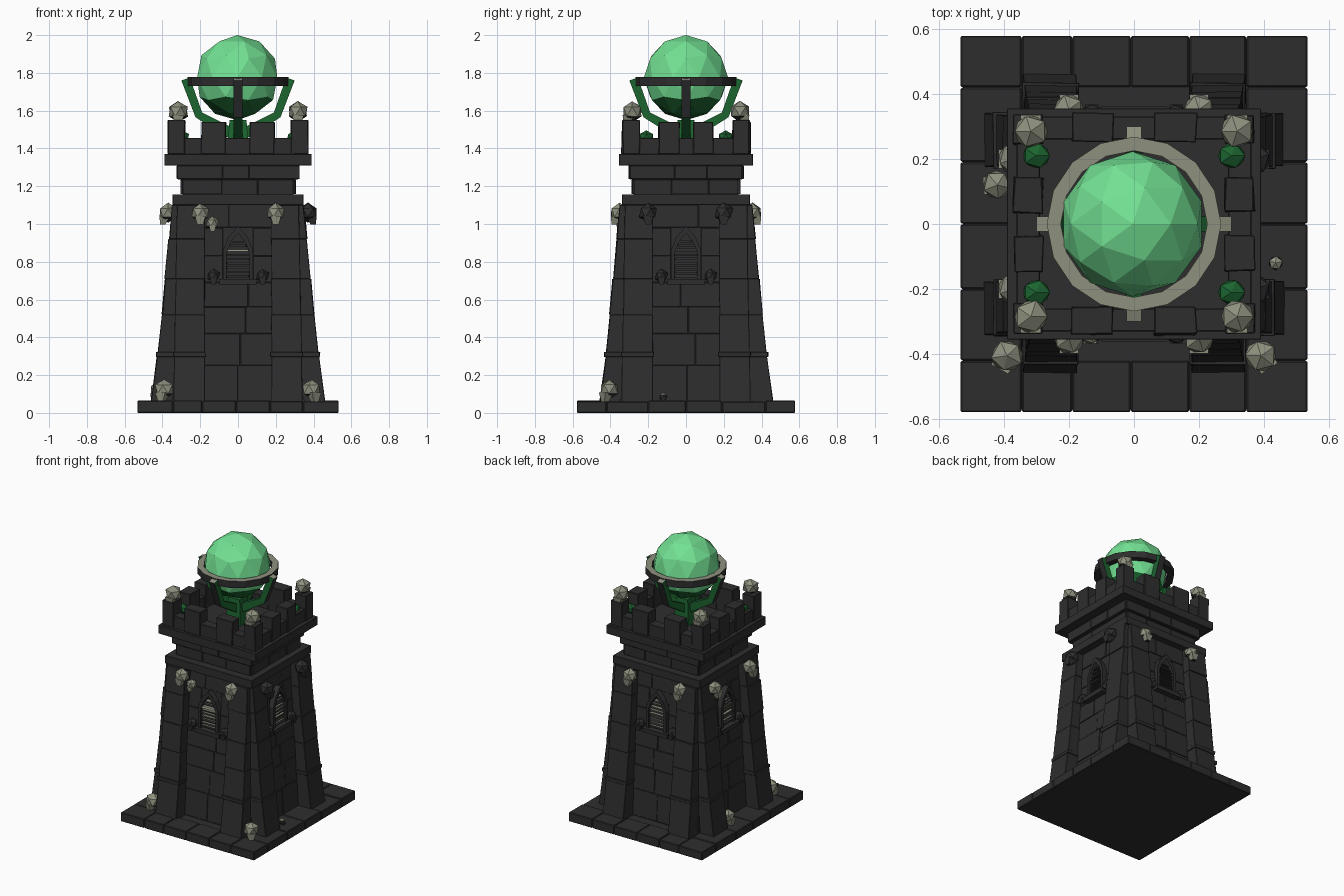
import bpy, bmesh, math, random
from mathutils import Matrix, Vector

if "Cube" in bpy.data.objects:
    bpy.data.objects.remove(bpy.data.objects["Cube"])

random.seed(4)
R = random.uniform


def material(name, rgb):
    m = bpy.data.materials.new(name)
    m.diffuse_color = (*rgb, 1)
    m.use_nodes = True
    m.node_tree.nodes["Principled BSDF"].inputs["Base Color"].default_value = m.diffuse_color
    return m


STONE = material("dark stone", (0.027, 0.027, 0.027))
BONE = material("pale bone", (0.27, 0.28, 0.21))
ORB = material("glowing green", (0.17, 0.75, 0.29))
GREEN = material("deep green", (0.012, 0.13, 0.03))


def finish(name, bm, mats, rule=None, bevel=0):
    bmesh.ops.recalc_face_normals(bm, faces=bm.faces[:])
    bm.normal_update()
    if rule:
        for f in bm.faces:
            f.material_index = rule(f)
    me = bpy.data.meshes.new(name)
    bm.to_mesh(me)
    bm.free()
    ob = bpy.data.objects.new(name, me)
    bpy.context.collection.objects.link(ob)
    for m in mats:
        me.materials.append(m)
    if bevel:
        b = ob.modifiers.new("worn edges", "BEVEL")
        b.width, b.segments, b.limit_method = bevel, 1, "ANGLE"
    return ob


def block(bm, b, t=None, rot=0, jit=0):
    """Six-sided block from a bottom and a top rectangle (x0, x1, y0, y1, z)."""
    M = Matrix.Rotation(rot, 3, "Z")
    vs = []
    for x0, x1, y0, y1, z in (b, t):
        for p in ((x0, y0), (x1, y0), (x1, y1), (x0, y1)):
            v = Vector((*p, z)) + Vector((R(-jit, jit), R(-jit, jit), 0))
            vs.append(bm.verts.new(M @ v))
    for q in ((3, 2, 1, 0), (4, 5, 6, 7), (0, 1, 5, 4), (1, 2, 6, 5), (2, 3, 7, 6), (3, 0, 4, 7)):
        bm.faces.new([vs[i] for i in q])


def box(bm, x0, x1, y0, y1, z0, z1, rot=0, jit=0):
    block(bm, (x0, x1, y0, y1, z0), (x0, x1, y0, y1, z1), rot, jit)


SIDES = [k * math.pi / 2 for k in range(4)]
wall = lambda z: 0.352 - (z - 0.05) * 0.06     # distance of the wall face from the axis

# paved base
bm = bmesh.new()
box(bm, -0.525, 0.525, -0.57, 0.57, 0, 0.055)
xs = [-0.534, -0.345, -0.19, -0.01, 0.17, 0.345, 0.534]
ys = [-0.579, -0.42, -0.2, 0.0, 0.19, 0.42, 0.579]
for i in range(6):
    for j in range(6):
        if i in (0, 5) or j in (0, 5):
            box(bm, xs[i] + 0.001, xs[i + 1] - 0.001, ys[j] + 0.001, ys[j + 1] - 0.001, 0, R(0.059, 0.066))
finish("paved_base", bm, [STONE], bevel=0.004)

# tapered tower core
bm = bmesh.new()
a, c = wall(0.05), wall(1.11)
block(bm, (-a, a, -a, a, 0.05), (-c, c, -c, c, 1.11))
finish("tower_core", bm, [STONE])

# wall bricks between buttresses
bm = bmesh.new()
rows = [0.06, 0.25, 0.42, 0.56, 0.69, 0.83, 0.98, 1.1]
for r in SIDES:
    for z0, z1 in zip(rows, rows[1:]):
        cut = R(-0.07, 0.07)
        spans = [(-0.18, -0.078), (0.078, 0.18)] if 0.6 < z0 < 0.95 else [(-0.18, cut), (cut, 0.18)]
        for x0, x1 in spans:
            o = R(0.003, 0.009)
            block(bm, (x0 + .001, x1 - .001, -wall(z0) - o, -0.27, z0 + .001),
                  (x0 + .001, x1 - .001, -wall(z1) - o, -0.27, z1 - .001), r)
finish("wall_bricks", bm, [STONE], bevel=0.002)

# paired sloping buttresses on every side
bm = bmesh.new()
face = lambda z: 0.46 - (z - 0.05) * 0.13 if z < 0.31 else 0.424 - (z - 0.31) * 0.095
half = lambda z: 0.083 - z * 0.008
mid = lambda z: 0.26 - z * 0.01
for r in SIDES:
    for s in (-1, 1):
        for z0, z1 in ((0.05, 0.3), (0.3, 0.52), (0.52, 0.71), (0.71, 0.92), (0.92, 1.1)):
            o = R(-0.003, 0.003)
            rect = lambda z: (s * mid(z) - half(z), s * mid(z) + half(z), -face(z) + o, -0.26, z)
            block(bm, rect(z0), rect(z1), r, 0.002)
        box(bm, s * 0.257 - 0.086, s * 0.257 + 0.086, -0.434, -0.3, 0.297, 0.322, r, 0.003)
finish("buttresses", bm, [STONE], bevel=0.002)

# cornice courses under the battlements
bm = bmesh.new()
for hx, hy, z0, z1 in ((.347, .338, 1.1, 1.157), (.295, .277, 1.15, 1.24), (.317, .297, 1.235, 1.315), (.39, .355, 1.31, 1.37)):
    box(bm, -hx, hx, -hy, hy, z0, z1)
for hx, hy, z0, z1 in ((.295, .277, 1.157, 1.236), (.317, .297, 1.238, 1.31)):
    for s in (-1, 1):
        cuts = [-1, R(-.5, -.2), R(.15, .5), 1]
        for u, v in zip(cuts, cuts[1:]):
            o = R(0.005, 0.011)
            box(bm, u * hx + .001, v * hx - .001, s * hy - o, s * hy + o, z0 + .001, z1 - .001)
            box(bm, s * hx - o, s * hx + o, u * hy + .001, v * hy - .001, z0 + .001, z1 - .001)
finish("cornice", bm, [STONE], bevel=0.002)

# parapet and merlons
bm = bmesh.new()
for s in (-1, 1):
    box(bm, -0.365, 0.365, s * 0.295 - 0.036, s * 0.295 + 0.036, 1.365, 1.455)
    box(bm, s * 0.325 - 0.036, s * 0.325 + 0.036, -0.325, 0.325, 1.365, 1.455)
    for t in (-1, 1):
        box(bm, s * .325 - .045, s * .325 + .045, t * .29 - .045, t * .29 + .045, 1.37, 1.55, jit=.004)
        box(bm, s * .128 - .065, s * .128 + .065, t * .297 - .043, t * .297 + .043, 1.37, 1.54, jit=.004)
        box(bm, s * .325 - .045, s * .325 + .045, t * .09 - .055, t * .09 + .055, 1.37, 1.54, jit=.004)
finish("battlements", bm, [STONE], bevel=0.003)

# pointed windows: frame, sill and broken slats
frame, slats = bmesh.new(), bmesh.new()
outer = [(-.08, .7), (-.08, .86), (-.052, .93), (0, .99), (.052, .93), (.08, .86), (.08, .7)]
inner = [(-.06, .7), (-.06, .85), (-.038, .905), (0, .952), (.038, .905), (.06, .85), (.06, .7)]
for r in SIDES:
    M = Matrix.Rotation(r, 3, "Z")
    rings = [[frame.verts.new(M @ Vector((x, y, z))) for x, z in pts]
             for pts, y in ((outer, -.28), (outer, -.34), (inner, -.34), (inner, -.28))]
    for p, q in zip(rings, rings[1:]):
        for i in range(6):
            frame.faces.new((p[i], p[i + 1], q[i + 1], q[i]))
    box(frame, -0.1, 0.1, -0.362, -0.28, 0.68, 0.71, r)
    for i in range(9):
        z = 0.72 + i * 0.023
        w = 0.06 if z < 0.85 else 0.06 * max(0.2, (0.955 - z) / 0.105)
        d = R(-0.005, 0.005)
        block(slats, (-w, w, -.331 + d, -.29, z - .003), (-w, w, -.327 + d, -.29, z + R(.006, .012)), r, .003)
finish("window_frames", frame, [STONE])
finish("window_slats", slats, [STONE, BONE], lambda f: int(f.normal.z > 0.6))


# carved skulls: faceted head with a narrow jaw
def skull(name, x, y, z, size, ang, mat, rule=lambda f: int(f.normal.z < -0.4)):
    bm = bmesh.new()
    bmesh.ops.create_icosphere(bm, subdivisions=1, radius=1.05)
    for v in bm.verts:
        v.co = Vector((v.co.x, v.co.y, v.co.z)) * R(0.95, 1.06)
    block(bm, (-.3, .3, -.85, -.3, -1.3), (-.6, .6, -0.95, .2, -.35))
    M = Matrix.Translation((x, y, z)) @ Matrix.Rotation(ang, 4, "Z") @ Matrix.Scale(size, 4)
    bm.transform(M)
    finish(name, bm, [mat, STONE], rule)


for k, r in enumerate(SIDES):
    M = Matrix.Rotation(r, 3, "Z")
    for s in (-1, 1):
        p = M @ Vector((s * 0.2, -0.37 if k % 2 else -0.352, 1.06))
        skull("wall_skull", *p, 0.049, r, STONE if k == 1 else BONE)
        p = M @ Vector((s * 0.13, -0.335, 0.725))
        skull("sill_knob", *p, 0.034, r, STONE)
for sx in (-1, 1):
    for sy in (-1, 1):
        skull("merlon_skull", sx * 0.317, sy * 0.285, 1.595, 0.053, 0 if sy < 0 else math.pi, BONE)
skull("foot_skull", -0.39, -0.405, 0.125, 0.05, -0.5, BONE)
skull("foot_skull", 0.39, -0.405, 0.125, 0.05, 0.6, BONE)
skull("foot_skull", -0.42, 0.12, 0.12, 0.045, -1.5, BONE)
skull("small_skull", -0.135, -0.335, 1.005, 0.034, 0, BONE)
skull("small_skull", 0.435, -0.12, 0.085, 0.022, 1.5, BONE, lambda f: int(f.normal.z < 0.5))

# green crystals on the roof
bm = bmesh.new()
for sx in (-1, 1):
    for sy in (-1, 1):
        M = Matrix.Translation((sx * 0.3, sy * 0.21, 1.46)) @ Matrix.Diagonal((1.1, 1, 0.85, 1))
        bmesh.ops.create_icosphere(bm, subdivisions=1, radius=0.042, matrix=M)
finish("roof_crystals", bm, [GREEN])

# faceted orb with a deep green underside
bm = bmesh.new()
M = Matrix.Translation((-0.004, 0, 1.775)) @ Matrix.Diagonal((1, 1, 1.01, 1))
bmesh.ops.create_icosphere(bm, subdivisions=2, radius=0.223, matrix=M)
finish("orb", bm, [ORB, GREEN], lambda f: int(f.calc_center_median().z < 1.665))

# ring around the orb: pale on top, dark on the sides
bm = bmesh.new()
N = 16
prof = [(0.225, 1.73), (0.268, 1.73), (0.268, 1.778), (0.225, 1.778)]
loops = [[bm.verts.new((r * math.cos(2 * math.pi * i / N), r * math.sin(2 * math.pi * i / N), z))
          for r, z in prof] for i in range(N)]
for i in range(N):
    p, q = loops[i], loops[(i + 1) % N]
    for j in range(4):
        bm.faces.new((p[j], p[(j + 1) % 4], q[(j + 1) % 4], q[j]))
finish("orb_ring", bm, [STONE, BONE], lambda f: int(f.normal.z > 0.7))

# four bent claws: dark backs, green flanks, pale tips
bm = bmesh.new()
back = [(0.3, 1.76), (0.225, 1.565), (0.05, 1.455)]
front = [(0.255, 1.775), (0.19, 1.59), (0.03, 1.51)]
for r in SIDES:
    M = Matrix.Rotation(r, 3, "Z")
    secs = [[bm.verts.new(M @ Vector((w, -y, z))) for w, (y, z) in
             ((-.023, b), (.023, b), (.023, f), (-.023, f))] for b, f in zip(back, front)]
    for p, q in zip(secs, secs[1:]):
        for j in range(4):
            bm.faces.new((p[j], p[(j + 1) % 4], q[(j + 1) % 4], q[j]))
    bm.faces.new(secs[0])
    bm.faces.new(secs[-1])


def claw_colour(f):
    c, n = f.calc_center_median(), f.normal
    if n.z > 0.8 and c.z > 1.74:
        return 2
    return 1 if n.x * c.x + n.y * c.y > 0.08 and n.z < -0.2 else 0


finish("orb_claws", bm, [GREEN, STONE, BONE], claw_colour)

# stem holding the claws
bm = bmesh.new()
block(bm, (-.06, .06, -.06, .06, 1.36), (-.045, .045, -.045, .045, 1.55))
finish("orb_stem", bm, [GREEN])
